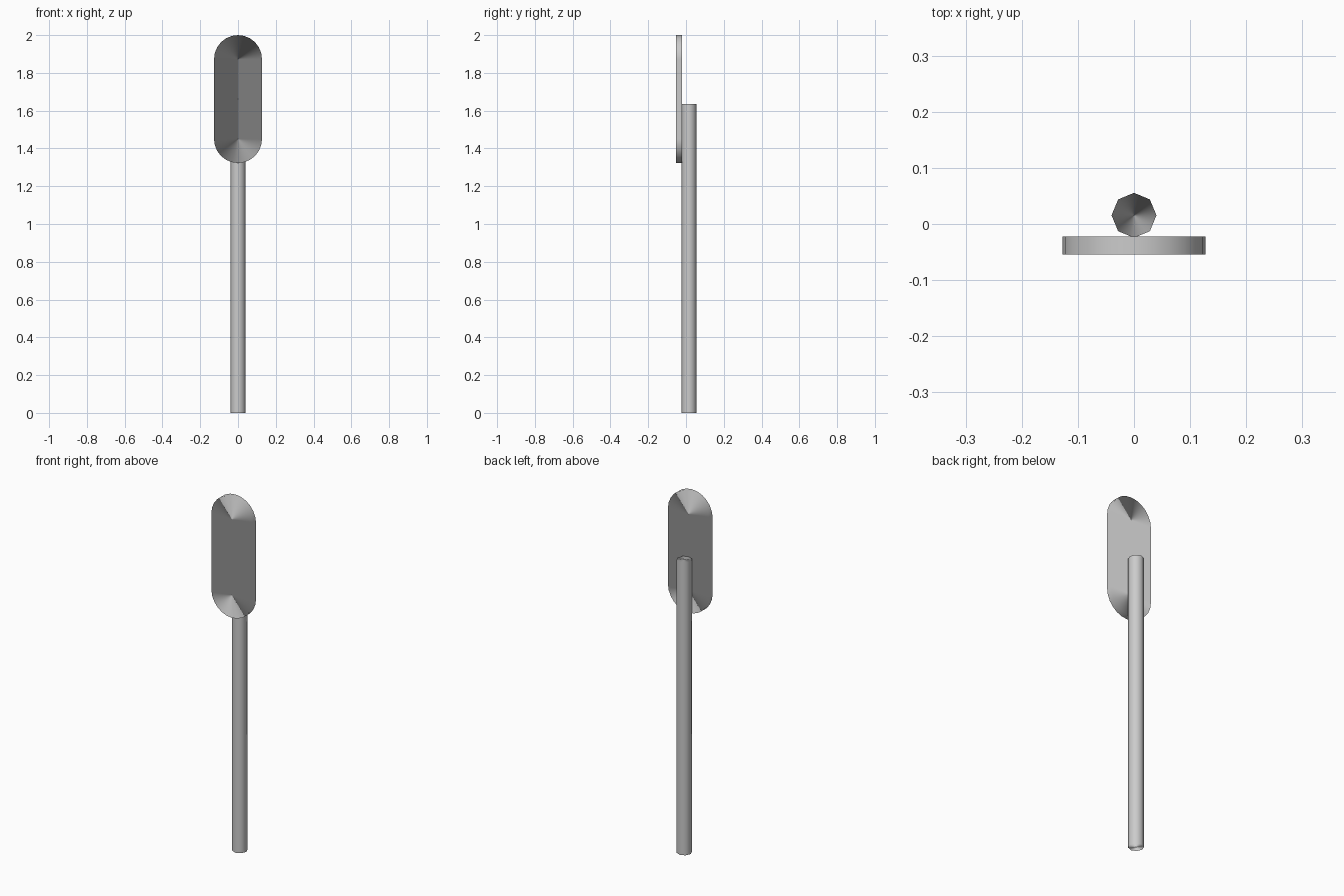
import bpy
import bmesh
from math import pi, sin, cos
from mathutils import Vector

cube = bpy.data.objects.get("Cube")
if cube:
    bpy.data.objects.remove(cube, do_unlink=True)

# One plain grey for the whole model
grey = bpy.data.materials.new("light_grey")
grey.use_nodes = True
colour = (0.6, 0.6, 0.6, 1)
grey.diffuse_color = colour
grey.node_tree.nodes["Principled BSDF"].inputs["Base Color"].default_value = colour


def prism(name, outline, normals, direction):
    """Solid from a mirrored outline that starts on its axis, shaded by outward normals."""
    bm = bmesh.new()
    near = [bm.verts.new(p) for p in outline]
    far = [bm.verts.new(Vector(p) + Vector(direction)) for p in outline]
    n = len(outline)
    # Side walls
    for i in range(n):
        j = (i + 1) % n
        bm.faces.new((near[i], near[j], far[j], far[i]))
    # End caps, as strips running straight across the outline
    for ring in (near, far):
        for i in range(n // 2):
            strip = dict.fromkeys((i, i + 1, n - i - 1, (n - i) % n))
            bm.faces.new([ring[k] for k in strip])
    bmesh.ops.recalc_face_normals(bm, faces=bm.faces)
    for face in bm.faces:
        face.smooth = True
    mesh = bpy.data.meshes.new(name)
    bm.to_mesh(mesh)
    bm.free()
    mesh.normals_split_custom_set_from_vertices(normals * 2)
    mesh.materials.append(grey)
    obj = bpy.data.objects.new(name, mesh)
    bpy.context.collection.objects.link(obj)


# Eight-sided pole, standing just behind the plate
pole_radius, pole_height = 0.04, 1.635
pole_centre = Vector((0, 0.0155, 0))
spokes = [Vector((-sin(i * pi / 4), cos(i * pi / 4), 0)) for i in range(8)]
prism("pole", [pole_centre + pole_radius * s for s in spokes], spokes,
      (0, 0, pole_height))

# Upright plate with fully rounded ends, traced from its top
half_width, front_y, thickness = 0.127, -0.054, 0.032
low_centre, high_centre, steps = 1.45, 1.873, 12
quarter = steps // 2
turns = [(high_centre, i) for i in range(quarter + 1)]
turns += [(low_centre, i) for i in range(quarter, 3 * quarter + 1)]
turns += [(high_centre, i) for i in range(3 * quarter, 4 * quarter)]
outline, normals = [], []
for centre, i in turns:
    outward = Vector((-sin(pi * i / steps), 0, cos(pi * i / steps)))
    normals.append(outward)
    outline.append(Vector((0, front_y, centre)) + half_width * outward)
prism("rounded_plate", outline, normals, (0, thickness, 0))
